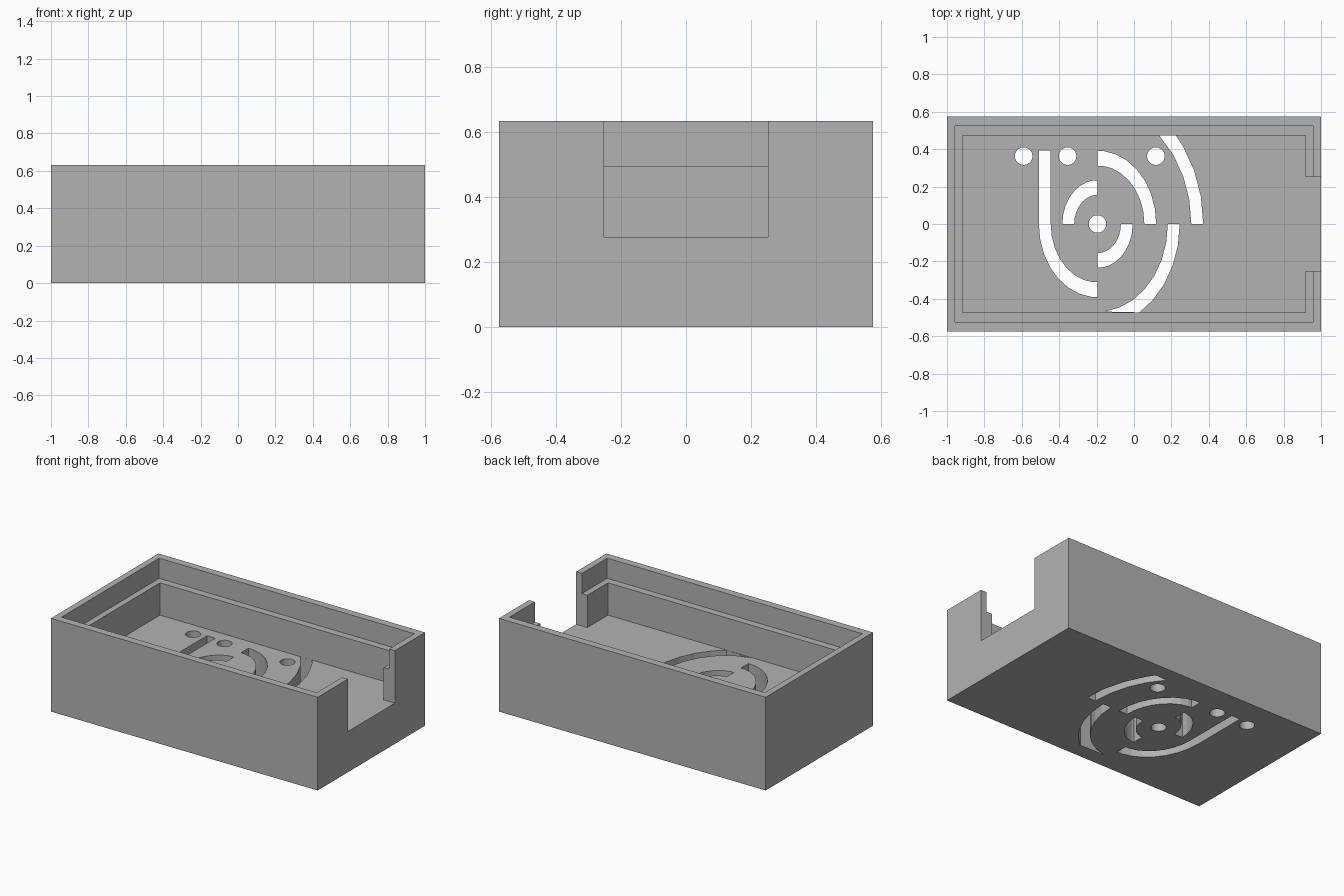
import bpy, bmesh
from math import sin, cos, asin, pi, radians

default = bpy.data.objects.get("Cube")
if default:
    bpy.data.objects.remove(default, do_unlink=True)

WIDTH, DEPTH, HEIGHT = 2.0, 1.15, 0.632
FLOOR, LEDGE = 0.276, 0.495          # cavity floor and lid ledge heights
CAV_X, CAV_Y = 0.916, 0.473          # cavity half sizes
LIP_X, LIP_Y = 0.957, 0.523          # lid recess half sizes
CX = -0.195                          # centre of the vent pattern
STRETCH, SLOT = 0.8, 0.079           # vent x scale and slot width
STEP = radians(12)


def prism(name, points, z0, z1):
    """Extrude a flat outline from z0 to z1."""
    bm = bmesh.new()
    face = bm.faces.new([bm.verts.new((x, y, z0)) for x, y in points])
    top = bmesh.ops.extrude_face_region(bm, geom=[face])["geom"]
    bmesh.ops.translate(bm, vec=(0, 0, z1 - z0),
                        verts=[v for v in top if isinstance(v, bmesh.types.BMVert)])
    bmesh.ops.recalc_face_normals(bm, faces=bm.faces)
    mesh = bpy.data.meshes.new(name)
    bm.to_mesh(mesh)
    bm.free()
    obj = bpy.data.objects.new(name, mesh)
    bpy.context.scene.collection.objects.link(obj)
    return obj


def box(name, x0, x1, y0, y1, z0, z1):
    return prism(name, [(x0, y0), (x1, y0), (x1, y1), (x0, y1)], z0, z1)


def quarter(r):
    """Quarter ellipse in steps, cut off at the cavity wall."""
    clip = CAV_Y - 0.0005
    top = min(clip, r * sin(7 * STEP))
    end = asin(clip / r) if r > clip else pi / 2
    pts = [(STRETCH * r * cos(i * STEP), r * sin(i * STEP))
           for i in range(8) if i * STEP < end - 0.01]
    return pts + [(STRETCH * r * cos(end), top)]


def cut(target, cutter):
    """Subtract the cutter and remove it."""
    cutter.hide_render = True
    mod = target.modifiers.new("cut", "BOOLEAN")
    mod.operation, mod.solver, mod.object = "DIFFERENCE", "EXACT", cutter
    bpy.context.view_layer.objects.active = target
    bpy.ops.object.modifier_apply(modifier=mod.name)
    bpy.data.objects.remove(cutter, do_unlink=True)


# Solid case block
case = box("case", -WIDTH / 2, WIDTH / 2, -DEPTH / 2, DEPTH / 2, 0, HEIGHT)

# Lid recess, main cavity and end notch
cut(case, box("lid_recess", -LIP_X, LIP_X, -LIP_Y, LIP_Y, LEDGE, 1))
cut(case, box("cavity", -CAV_X, CAV_X, -CAV_Y, CAV_Y, FLOOR, 1))
cut(case, box("end_notch", 0.8, 1.2, -0.252, 0.252, FLOOR, 1))

# Curved vent slots: outer radius, x side, y side
for radius, sx, sy in [(0.235, -1, 1), (0.235, 1, -1), (0.392, 1, 1),
                       (0.392, -1, -1), (0.549, 1, -1), (0.706, 1, 1)]:
    outline = quarter(radius) + quarter(radius - SLOT)[::-1]
    cut(case, prism("vent_slot", [(CX + sx * x, sy * y) for x, y in outline],
                    -0.1, FLOOR + 0.1))

# Straight vent slot that continues one of the curves
outer = STRETCH * 0.392
cut(case, box("straight_slot", CX - outer, CX - outer + STRETCH * SLOT,
              -0.005, 0.393, -0.1, FLOOR + 0.1))

# Round holes
for x, y in [(CX, 0), (-0.59, 0.363), (-0.355, 0.363), (0.117, 0.363)]:
    ring = [(x + 0.047 * cos(i * STEP), y + 0.047 * sin(i * STEP)) for i in range(30)]
    cut(case, prism("hole", ring, -0.1, FLOOR + 0.1))

# Plain grey material
grey = bpy.data.materials.new("grey plastic")
grey.use_nodes = True
colour = (0.45, 0.45, 0.45, 1)
grey.diffuse_color = colour
grey.node_tree.nodes["Principled BSDF"].inputs["Base Color"].default_value = colour
case.data.materials.clear()
case.data.materials.append(grey)
for face in case.data.polygons:
    face.material_index = 0
